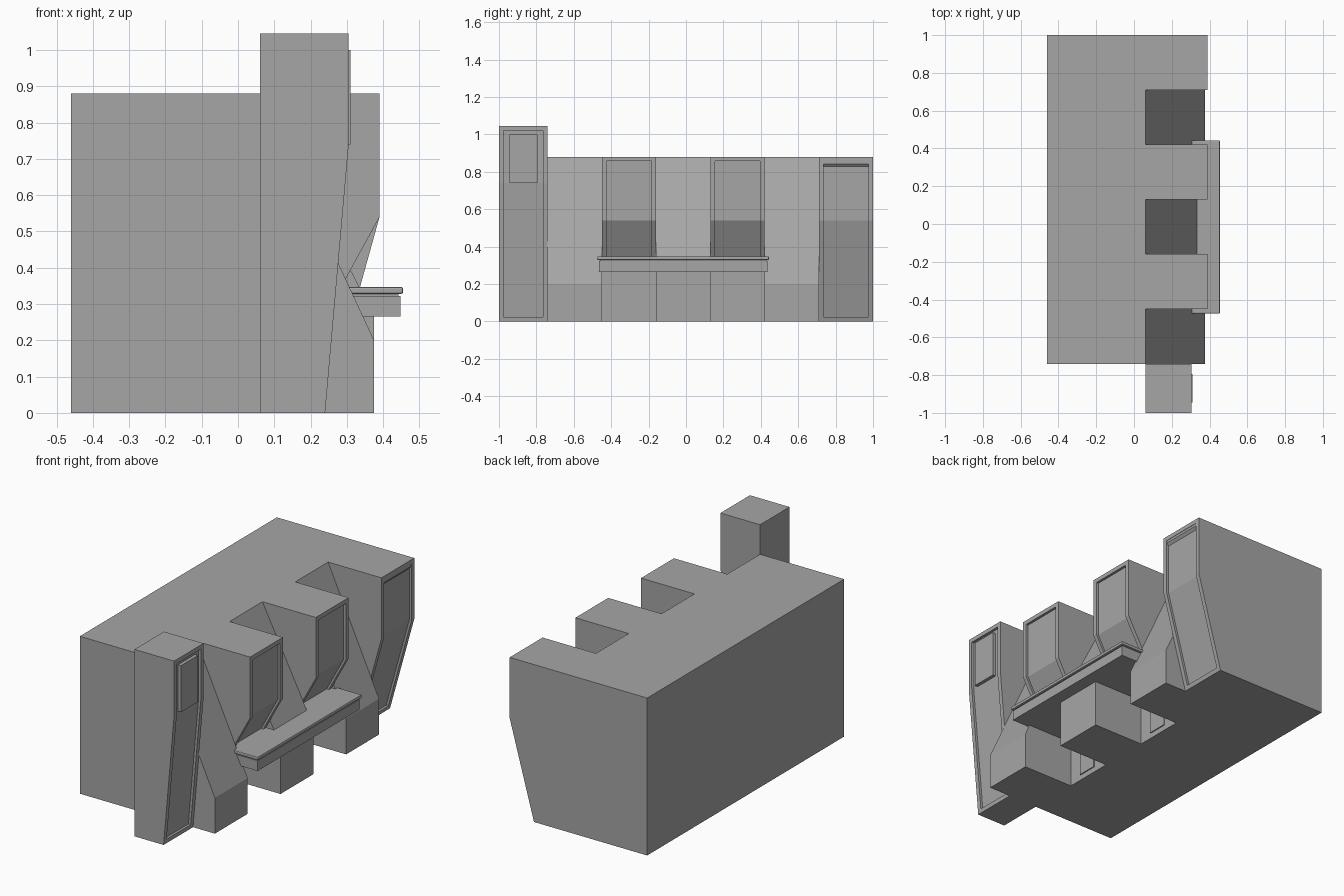
import bpy, bmesh

cube = bpy.data.objects.get("Cube")
if cube:
    bpy.data.objects.remove(cube, do_unlink=True)

grey = bpy.data.materials.new("plain grey")
grey.use_nodes = True
colour = (0.38, 0.38, 0.38, 1)
grey.diffuse_color = colour
grey.node_tree.nodes["Principled BSDF"].inputs["Base Color"].default_value = colour

WALL, TOP = 0.06, 0.88   # front of the rear block, and its height


def extrude(name, profile, y0, y1, border=0, depth=0.014, bevel=0):
    """Extrude an (x, z) profile along y; border sinks a panel into the front faces."""
    bm = bmesh.new()
    face = bm.faces.new([bm.verts.new((x, y0, z)) for x, z in profile])
    grown = bmesh.ops.extrude_face_region(bm, geom=[face])["geom"]
    bmesh.ops.translate(bm, vec=(0, y1 - y0, 0),
                        verts=[v for v in grown if isinstance(v, bmesh.types.BMVert)])
    bmesh.ops.recalc_face_normals(bm, faces=bm.faces[:])
    if border:
        bm.normal_update()
        front = [f for f in bm.faces if f.normal.x > 0.5]
        rim = bmesh.ops.inset_region(bm, faces=front, thickness=border,
                                     use_even_offset=True, use_boundary=True)
        # sink the inner faces straight back
        sunk = bmesh.ops.extrude_face_region(bm, geom=front)["geom"]
        bmesh.ops.translate(bm, vec=(-depth, 0, 0),
                            verts=[v for v in sunk if isinstance(v, bmesh.types.BMVert)])
        bmesh.ops.delete(bm, geom=[f for f in front if f.is_valid], context="FACES")
    mesh = bpy.data.meshes.new(name)
    bm.to_mesh(mesh)
    bm.free()
    mesh.materials.append(grey)
    ob = bpy.data.objects.new(name, mesh)
    bpy.context.collection.objects.link(ob)
    if bevel:
        mod = ob.modifiers.new("soft edge", "BEVEL")
        mod.width, mod.segments = bevel, 2
    return ob


def box(name, x0, x1, y0, y1, z0, z1, **options):
    return extrude(name, [(x0, z0), (x1, z0), (x1, z1), (x0, z1)], y0, y1, **options)


# Rear block
box("rear_block", -0.46, WALL, -0.74, 1, 0, TOP)

# Tall end tower with sunken front and raised plate
extrude("end_tower", [(WALL, 0), (0.24, 0), (0.305, 0.74), (0.305, 1.045), (WALL, 1.045)],
        -1, -0.74, border=0.024)
box("tower_plate", 0.285, 0.31, -0.945, -0.795, 0.74, 1.0)

# Opposite end column with a slanted lip over its panel
extrude("end_column", [(WALL, 0), (0.24, 0), (0.39, 0.54), (0.39, TOP), (WALL, TOP)],
        0.71, 1, border=0.024)
extrude("panel_lip", [(0.37, 0.82), (0.388, 0.842), (0.388, 0.86), (0.37, 0.86)], 0.73, 0.98)

# Overhanging columns, with a small door on the wall below each
for side, y0 in (("near", -0.45), ("far", 0.13)):
    extrude(side + "_hanging_column",
            [(WALL, 0.3), (0.259, 0.3), (0.39, 0.54), (0.39, TOP), (WALL, TOP)],
            y0, y0 + 0.29, border=0.024)
    box(side + "_small_door", WALL, WALL + 0.006, y0 + 0.082, y0 + 0.195, 0.03, 0.25)

# Sloping bays between the columns
for side, y0, y1 in (("near", -0.74, -0.45), ("far", 0.42, 0.71)):
    extrude(side + "_sloping_bay", [(WALL, 0), (0.375, 0), (0.375, 0.2), (WALL, TOP)], y0, y1)
extrude("middle_sloping_bay",
        [(WALL, 0), (0.375, 0), (0.375, 0.268), (WALL, TOP)], -0.16, 0.13)

# Counter with a shadow gap under its rounded top
box("counter_body", WALL, 0.448, -0.466, 0.435, 0.265, 0.322)
box("counter_gap", WALL, 0.442, -0.46, 0.43, 0.322, 0.328)
box("counter_top", WALL, 0.455, -0.474, 0.443, 0.328, 0.347, bevel=0.005)
